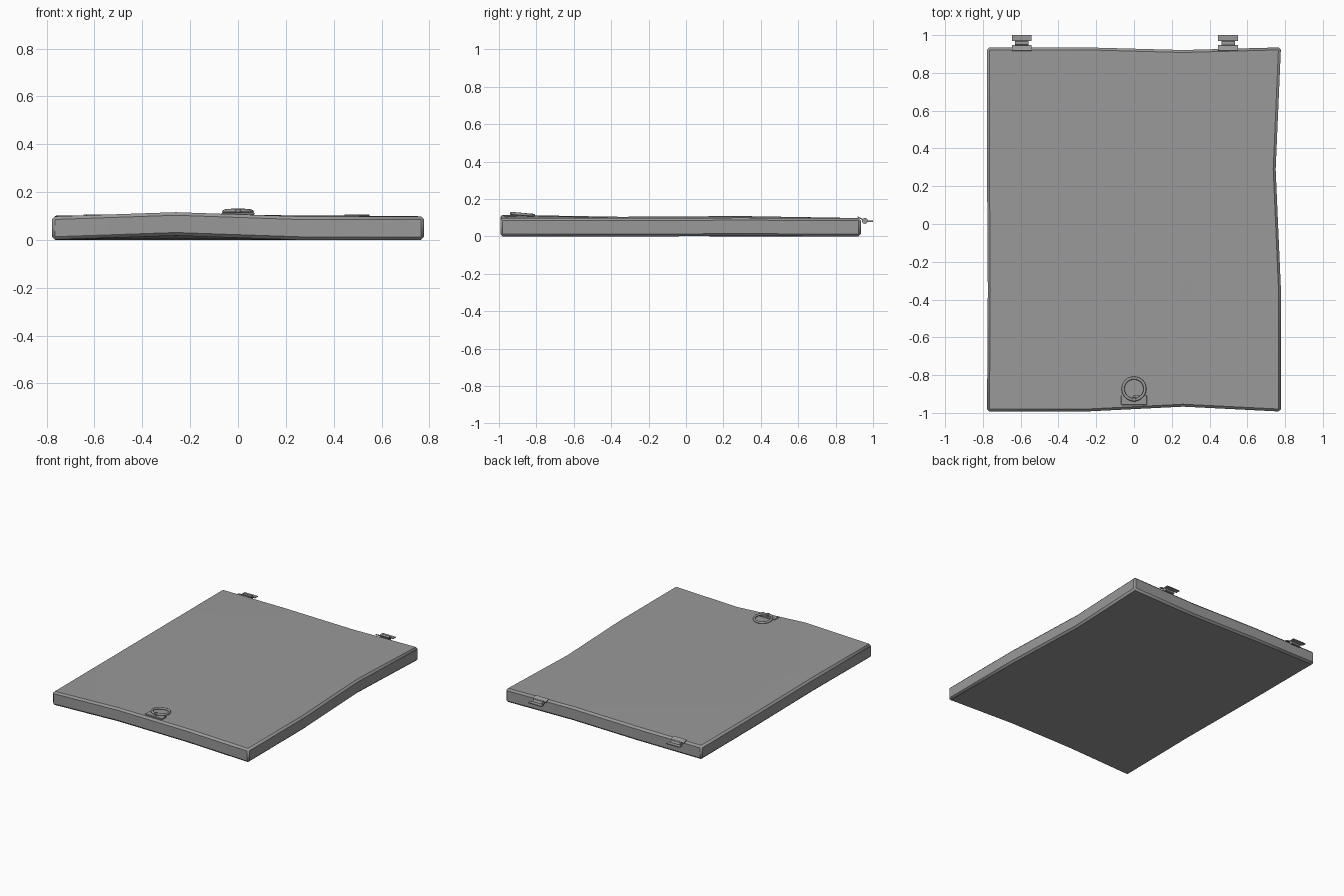
import bpy, bmesh, math
from mathutils import Matrix, Vector

if "Cube" in bpy.data.objects:
    bpy.data.objects.remove(bpy.data.objects["Cube"])

grey = bpy.data.materials.new("iron_grey")
grey.diffuse_color = (0.32, 0.32, 0.32, 1)
grey.use_nodes = True
grey.node_tree.nodes["Principled BSDF"].inputs["Base Color"].default_value = grey.diffuse_color


def finish(bm, name, bevel=0.0, smooth=True):
    bmesh.ops.recalc_face_normals(bm, faces=bm.faces)
    mesh = bpy.data.meshes.new(name)
    bm.to_mesh(mesh)
    bm.free()
    mesh.materials.append(grey)
    ob = bpy.data.objects.new(name, mesh)
    bpy.context.collection.objects.link(ob)
    if bevel:
        mod = ob.modifiers.new("chamfer", "BEVEL")
        mod.width = bevel
        mod.segments = 1
        mod.limit_method = 'ANGLE'
        mod.angle_limit = math.radians(40)
    if smooth:
        bpy.ops.object.select_all(action='DESELECT')
        ob.select_set(True)
        bpy.context.view_layer.objects.active = ob
        bpy.ops.object.shade_smooth_by_angle(angle=math.radians(30))
    return ob


def box(name, centre, size, tilt=0.0, bevel=0.0):
    bm = bmesh.new()
    bmesh.ops.create_cube(bm, size=1)
    m = (Matrix.Translation(centre) @ Matrix.Rotation(tilt, 4, 'X')
         @ Matrix.Diagonal((*size, 1)))
    bmesh.ops.transform(bm, matrix=m, verts=bm.verts)
    return finish(bm, name, bevel, False)


# Warped slab: 3 x 3 cell block with a few nudged rim points
xs = (-0.778, -0.26, 0.26, 0.778)
ys = (-0.993, -0.35, 0.29, 0.935)
nudge = {(2, 0): (0, 0.026, 0), (1, 0): (0, 0, 0.018), (3, 2): (-0.028, 0, 0.002),
         (2, 3): (0, -0.014, 0), (0, 1): (0.004, 0, 0.003), (1, 1): (0, 0, 0.007),
         (1, 2): (0, 0, 0.011), (2, 2): (0, 0, 0.004)}
bm = bmesh.new()
grid = {}
for i, x in enumerate(xs):
    for j, y in enumerate(ys):
        d = Vector(nudge.get((i, j), (0, 0, 0)))
        for k, z in enumerate((0.0, 0.098)):
            grid[i, j, k] = bm.verts.new(Vector((x, y, z)) + d)
for i in range(3):
    for j in range(3):
        for k in (0, 1):
            bm.faces.new([grid[i + a, j + b, k] for a, b in ((0, 0), (1, 0), (1, 1), (0, 1))])
    for s in (0, 3):
        bm.faces.new([grid[i + a, s, b] for a, b in ((0, 0), (1, 0), (1, 1), (0, 1))])
        bm.faces.new([grid[s, i + a, b] for a, b in ((0, 0), (1, 0), (1, 1), (0, 1))])
finish(bm, "hatch_slab", 0.013)

# Two rear hinges: leaf over the rim, barrel and outer leaf
for side, x in (("left", -0.595), ("right", 0.498)):
    box(side + "_hinge_inner_leaf", (x, 0.932, 0.097), (0.104, 0.032, 0.006), math.radians(-25))
    box(side + "_hinge_outer_leaf", (x, 0.985, 0.081), (0.104, 0.030, 0.006))
    bm = bmesh.new()
    bmesh.ops.create_cone(bm, cap_ends=True, segments=12, radius1=0.016, radius2=0.016, depth=0.072)
    m = Matrix.Translation((x, 0.957, 0.083)) @ Matrix.Rotation(math.pi / 2, 4, 'Y')
    bmesh.ops.transform(bm, matrix=m, verts=bm.verts)
    finish(bm, side + "_hinge_barrel")

# Handle: base plate, staple and tilted pull ring
box("handle_plate", (0.0, -0.932, 0.110), (0.136, 0.050, 0.010), bevel=0.002)
box("handle_staple", (0.0, -0.928, 0.122), (0.024, 0.024, 0.018), bevel=0.004)
bpy.ops.mesh.primitive_torus_add(major_segments=24, minor_segments=8, major_radius=0.058,
                                 minor_radius=0.008, location=(0, -0.873, 0.118),
                                 rotation=(math.radians(-5), 0, 0))
ring = bpy.context.object
ring.name = "pull_ring"
ring.data.materials.append(grey)
bpy.ops.object.shade_smooth_by_angle(angle=math.radians(50))
